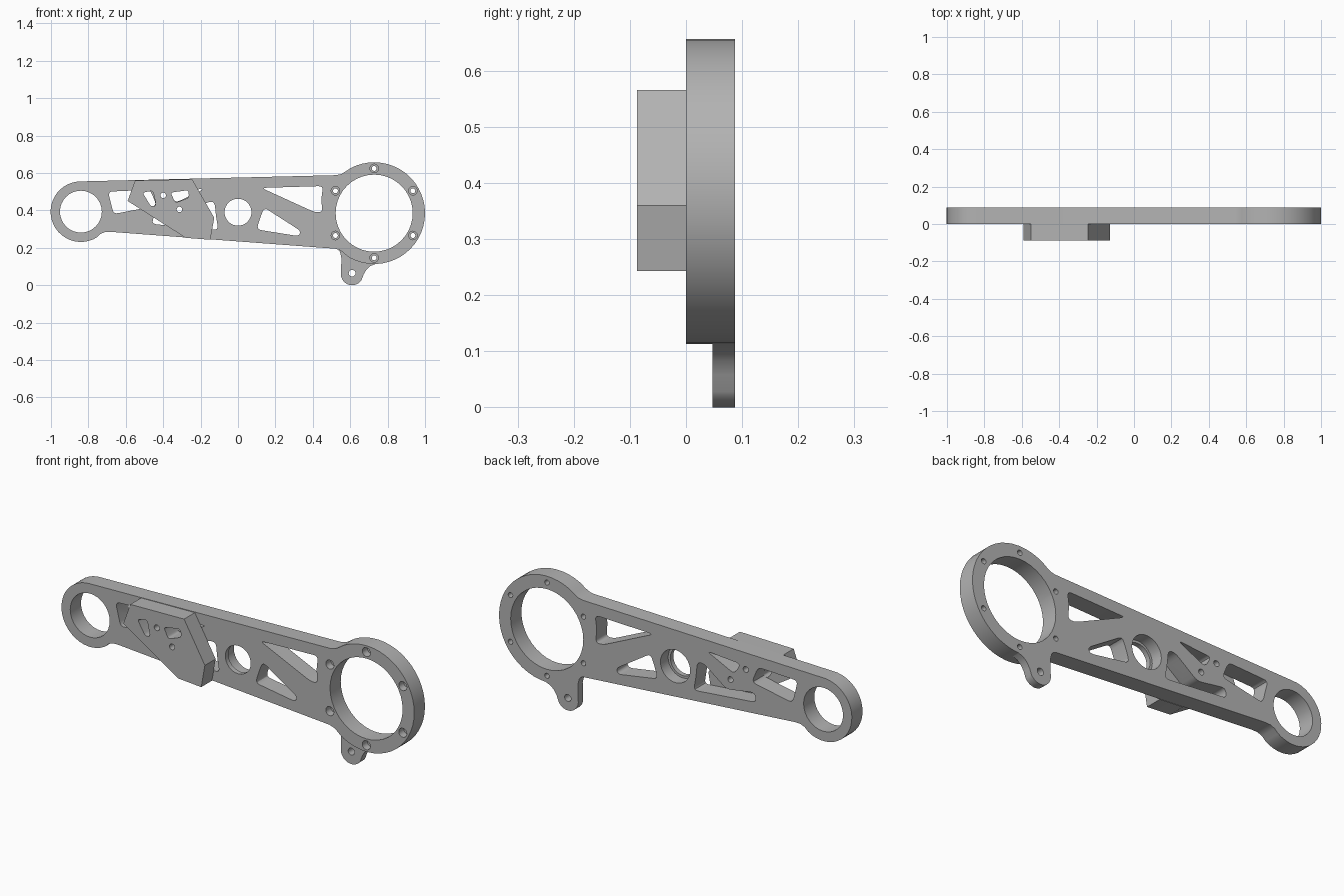
import bpy, bmesh, math
from mathutils import Vector

old = bpy.data.objects.get("Cube")
if old:
    bpy.data.objects.remove(old)

metal = bpy.data.materials.new("light_grey_metal")
metal.use_nodes = True
GREY = (0.45, 0.45, 0.45, 1)
metal.diffuse_color = GREY
metal.node_tree.nodes["Principled BSDF"].inputs["Base Color"].default_value = GREY


def arc(cx, cz, r, start, end, steps):
    angles = [math.radians(start + (end - start) * i / steps) for i in range(steps + 1)]
    return [(cx + r * math.cos(a), cz + r * math.sin(a)) for a in angles]


def circle(cx, cz, r, steps=32):
    return arc(cx, cz, r, 0, 360, steps)[:-1]


def rounded(points, r=0.02, steps=4):
    """Round every corner of a polygon with a quadratic blend."""
    pts = [Vector(p) for p in points]
    out = []
    for i, p in enumerate(pts):
        a, b = pts[i - 1] - p, pts[(i + 1) % len(pts)] - p
        a = p + a.normalized() * min(r, a.length * 0.45)
        b = p + b.normalized() * min(r, b.length * 0.45)
        for k in range(steps + 1):
            t = k / steps
            out.append(tuple(a * (1 - t) ** 2 + p * 2 * t * (1 - t) + b * t * t))
    return out


def prism(name, profiles, y0, y1):
    """Extrude x-z profiles between two depths as one object."""
    bm = bmesh.new()
    for profile in profiles:
        face = bm.faces.new([bm.verts.new((x, y0, z)) for x, z in profile])
        res = bmesh.ops.extrude_face_region(bm, geom=[face])
        verts = [g for g in res["geom"] if isinstance(g, bmesh.types.BMVert)]
        bmesh.ops.translate(bm, verts=verts, vec=(0, y1 - y0, 0))
    bmesh.ops.recalc_face_normals(bm, faces=bm.faces)
    mesh = bpy.data.meshes.new(name)
    bm.to_mesh(mesh)
    bm.free()
    mesh.materials.append(metal)
    obj = bpy.data.objects.new(name, mesh)
    bpy.context.collection.objects.link(obj)
    return obj


def cut(obj, profiles, y0, y1):
    """Subtract extruded profiles and discard the cutter."""
    cutter = prism("cutter", profiles, y0, y1)
    cutter.hide_render = True
    mod = obj.modifiers.new("cut", "BOOLEAN")
    mod.operation, mod.solver, mod.object = "DIFFERENCE", "EXACT", cutter
    bpy.ops.object.select_all(action="DESELECT")
    bpy.context.view_layer.objects.active = obj
    obj.select_set(True)
    bpy.ops.object.modifier_apply(modifier=mod.name)
    bpy.data.objects.remove(cutter)


def smooth(obj):
    bpy.ops.object.select_all(action="DESELECT")
    bpy.context.view_layer.objects.active = obj
    obj.select_set(True)
    bpy.ops.object.shade_smooth_by_angle(angle=math.radians(30))


T = 0.087                     # plate thickness
BIG = (0.728, 0.385)          # large ring centre
SMALL = (-0.84, 0.393)        # small ring centre
PIN_HOLES = [(-0.40, 0.48), (-0.313, 0.405)]

# Arm plate: two ring ends joined by a tapered bar
outline = arc(*BIG, 0.272, -118, 118, 32)
outline += [(0.575, 0.608), (0.552, 0.594), (0.525, 0.588)]
outline += arc(*SMALL, 0.162, 88, 302, 24)
outline += [(-0.735, 0.274), (-0.71, 0.284), (-0.68, 0.285)]
outline += [(0.52, 0.195), (0.55, 0.185), (0.575, 0.163)]
arm = prism("arm_plate", [outline], 0, T)

# Ring bores, hub bore and lightening pockets
pockets = [
    [(-0.695, 0.50), (-0.665, 0.38), (-0.435, 0.425), (-0.47, 0.51)],
    [(-0.37, 0.50), (-0.335, 0.44), (-0.18, 0.515)],
    [(-0.46, 0.327), (-0.45, 0.375), (-0.29, 0.35), (-0.165, 0.445),
     (-0.125, 0.445), (-0.118, 0.37), (-0.105, 0.295)],
    [(0.125, 0.52), (0.455, 0.53), (0.445, 0.46), (0.452, 0.39), (0.41, 0.39)],
    [(0.10, 0.298), (0.115, 0.35), (0.14, 0.415), (0.335, 0.29), (0.325, 0.262)],
]
screws = arc(*BIG, 0.239, 30, 330, 5)
through = [circle(*BIG, 0.206, 40), circle(*SMALL, 0.112), circle(0, 0.39, 0.072)]
through += [rounded(p, 0.025) for p in pockets]
through += [circle(x, z, 0.013, 16) for x, z in screws]
through += [circle(x, z, 0.015, 16) for x, z in PIN_HOLES]
cut(arm, through, -0.05, T + 0.05)

# Screw counterbores on the front, bearing seat on the back
cut(arm, [circle(x, z, 0.023, 20) for x, z in screws], -0.05, 0.04)
cut(arm, [circle(0, 0.39, 0.084)], 0.025, T + 0.05)
smooth(arm)

# Mounting tab under the large ring, half as thick as the plate
tab_outline = [(0.60, 0.155), (0.53, 0.197), (0.545, 0.178), (0.553, 0.145)]
tab_outline += arc(0.61, 0.06, 0.06, 185, 328, 14)
tab_outline += [(0.672, 0.058), (0.687, 0.083), (0.708, 0.102), (0.735, 0.113), (0.69, 0.125)]
tab = prism("mounting_tab", [tab_outline], 0.047, T)
cut(tab, [circle(0.61, 0.064, 0.018, 20)], 0, T + 0.05)
smooth(tab)

# Raised block on the front of the arm
block = prism("front_block", [[
    (-0.55, 0.56), (-0.59, 0.45), (-0.28, 0.253), (-0.148, 0.243),
    (-0.127, 0.36), (-0.245, 0.566)]], -T, 0)
block_holes = [
    rounded([(-0.51, 0.495), (-0.455, 0.505), (-0.437, 0.425), (-0.465, 0.42)], 0.015),
    rounded([(-0.36, 0.495), (-0.265, 0.508), (-0.262, 0.468), (-0.335, 0.44)], 0.015),
]
block_holes += [circle(x, z, 0.015, 16) for x, z in PIN_HOLES]
cut(block, block_holes, -T - 0.05, 0.05)
smooth(block)
